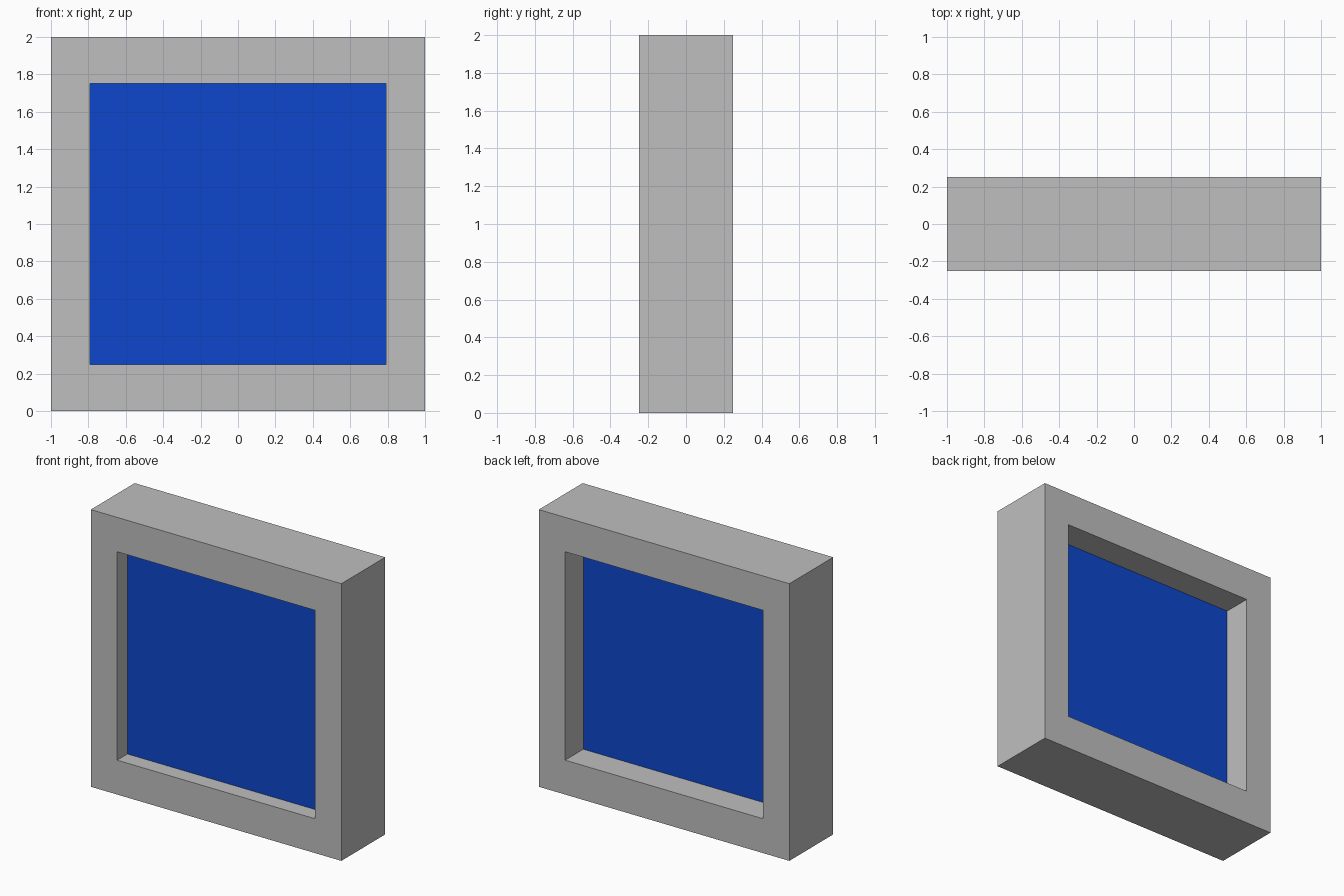
import bpy
import bmesh

old = bpy.data.objects.get("Cube")
if old:
    bpy.data.objects.remove(old, do_unlink=True)


def material(name, color):
    mat = bpy.data.materials.new(name)
    mat.use_nodes = True
    mat.diffuse_color = color
    mat.node_tree.nodes["Principled BSDF"].inputs["Base Color"].default_value = color
    return mat


def add_object(name, bm, mat):
    bmesh.ops.recalc_face_normals(bm, faces=bm.faces)
    mesh = bpy.data.meshes.new(name)
    bm.to_mesh(mesh)
    bm.free()
    mesh.materials.append(mat)
    obj = bpy.data.objects.new(name, mesh)
    bpy.context.collection.objects.link(obj)
    return obj


def rectangle(bm, half_x, half_z, y):
    corners = ((-1, -1), (1, -1), (1, 1), (-1, 1))
    return [bm.verts.new((sx * half_x, y, 1 + sz * half_z)) for sx, sz in corners]


def bridge(bm, a, b):
    for i in range(4):
        j = (i + 1) % 4
        bm.faces.new((a[i], a[j], b[j], b[i]))


grey = material("light grey", (0.521, 0.521, 0.521, 1))
blue = material("blue", (0.004, 0.061, 0.597, 1))

OPEN_X, OPEN_Z, DEPTH = 0.79, 0.752, 0.25

# Square frame: outer and inner loops joined into a closed ring
bm = bmesh.new()
loops = [rectangle(bm, 1, 1, -DEPTH), rectangle(bm, 1, 1, DEPTH),
         rectangle(bm, OPEN_X, OPEN_Z, DEPTH), rectangle(bm, OPEN_X, OPEN_Z, -DEPTH)]
for k in range(4):
    bridge(bm, loops[k], loops[(k + 1) % 4])
add_object("frame", bm, grey)

# Thick pane filling the opening, set nearer the front
bm = bmesh.new()
front = rectangle(bm, OPEN_X, OPEN_Z, -0.133)
back = rectangle(bm, OPEN_X, OPEN_Z, 0.043)
bm.faces.new(front)
bm.faces.new(back)
bridge(bm, front, back)
add_object("pane", bm, blue)
